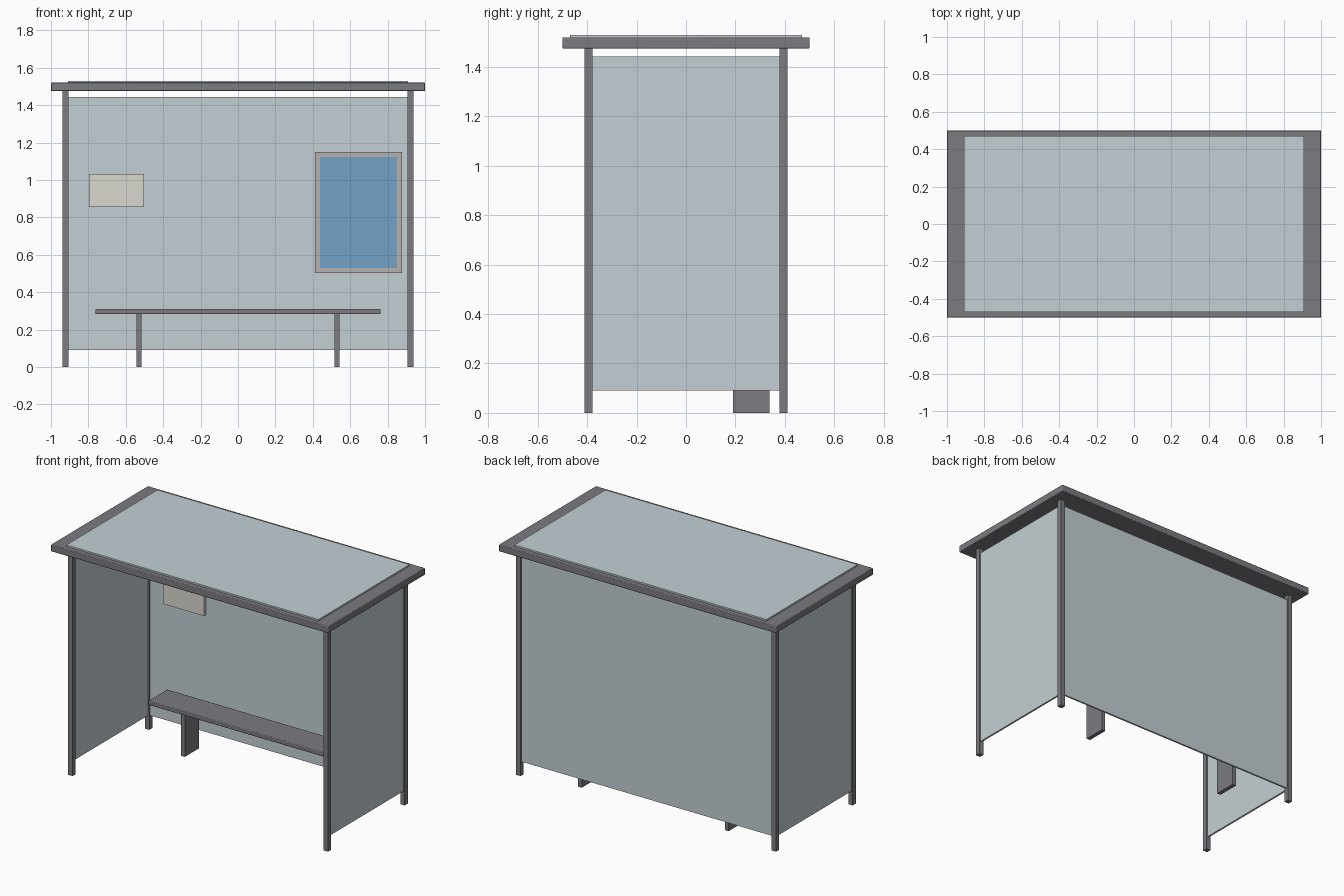
import bpy

if "Cube" in bpy.data.objects:
    bpy.data.objects.remove(bpy.data.objects["Cube"])


def material(name, rgb):
    m = bpy.data.materials.new(name)
    m.diffuse_color = (*rgb, 1)
    m.use_nodes = True
    m.node_tree.nodes["Principled BSDF"].inputs["Base Color"].default_value = m.diffuse_color
    return m


METAL = material("metal", (0.20, 0.20, 0.22))
GLASS = material("glass", (0.55, 0.63, 0.66))
TRIM = material("trim", (0.46, 0.44, 0.43))
BLUE = material("poster_blue", (0.17, 0.36, 0.58))
CREAM = material("cream", (0.70, 0.69, 0.62))


def box(name, x, y, z, mat, bevel=0):
    """Box spanning the (min, max) range on each axis."""
    bpy.ops.mesh.primitive_cube_add(size=1, location=[sum(r) / 2 for r in (x, y, z)])
    o = bpy.context.object
    o.name = name
    o.scale = [r[1] - r[0] for r in (x, y, z)]
    bpy.ops.object.transform_apply(location=False, rotation=False, scale=True)
    o.data.materials.append(mat)
    if bevel:
        b = o.modifiers.new("soft_edge", 'BEVEL')
        b.width = bevel
        b.segments = 2
        bpy.ops.object.shade_smooth_by_angle()
    return o


def around(c, w):
    return (c - w / 2, c + w / 2)


PX, PY, PW = 0.922, 0.395, 0.032   # post centres and width

# Posts, side panels and bench legs, mirrored left and right
for side, s in (("left", -1), ("right", 1)):
    for end, t in (("front", -1), ("back", 1)):
        box(f"{end}_{side}_post", around(s * PX, PW), around(t * PY, PW), (0, 1.48), METAL)
    box(f"{side}_panel", around(s * PX, 0.012), (-0.38, 0.38), (0.09, 1.443), GLASS)
    box(f"{side}_bench_leg", around(s * 0.53, 0.027), (0.19, 0.337), (0, 0.285), METAL)

# Back panel
box("back_panel", (-0.907, 0.907), around(PY, 0.012), (0.09, 1.443), GLASS)

# Roof slab with glazed top
box("roof", (-1, 1), (-0.5, 0.5), (1.475, 1.52), METAL, 0.004)
box("roof_glazing", (-0.91, 0.91), (-0.47, 0.47), (1.51, 1.53), GLASS)

# Bench seat
box("bench_seat", (-0.763, 0.763), (0.165, 0.36), (0.282, 0.31), METAL, 0.004)

# Poster case: four frame bars around the poster
x0, x1, z0, z1, w = 0.412, 0.877, 0.502, 1.15, 0.027
fy = (0.365, 0.39)
for n, x in (("left", (x0, x0 + w)), ("right", (x1 - w, x1))):
    box(f"poster_frame_{n}", x, fy, (z0, z1), TRIM)
for n, z in (("bottom", (z0, z0 + w)), ("top", (z1 - w, z1))):
    box(f"poster_frame_{n}", (x0 + w, x1 - w), fy, z, TRIM)
box("poster", (x0 + w, x1 - w), (0.368, 0.39), (z0 + w, z1 - w), BLUE)

# Timetable board
box("timetable_board", (-0.797, -0.503), (0.367, 0.39), (0.855, 1.032), CREAM)
